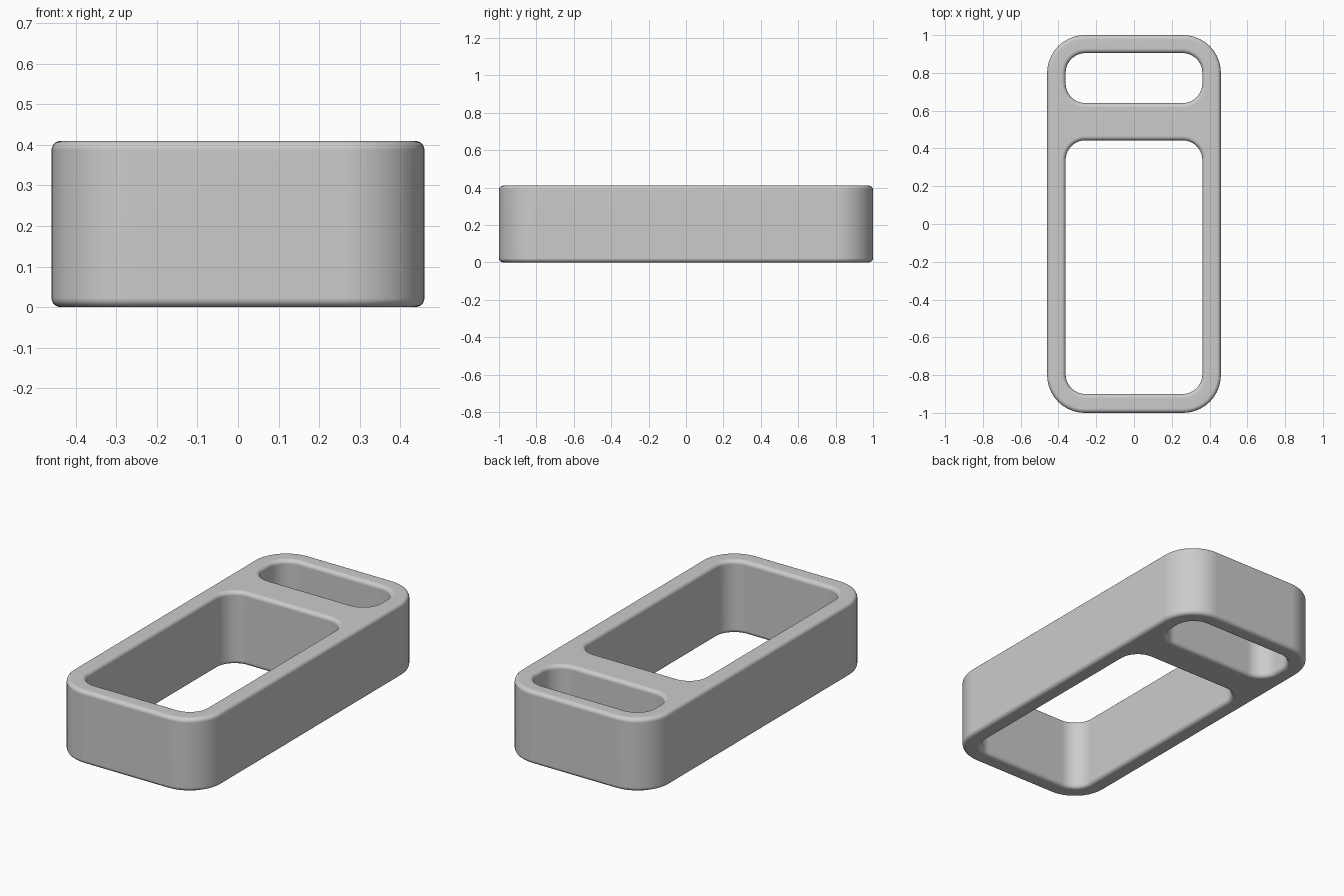
import bpy, bmesh, math

if "Cube" in bpy.data.objects:
    bpy.data.objects.remove(bpy.data.objects["Cube"])

HEIGHT, ROUND = 0.41, 0.022      # frame height, edge rounding
CORNER_STEPS, EDGE_STEPS = 10, 5


def rounded_rect(x0, x1, y0, y1, r, inset):
    """Counter-clockwise rounded rectangle, shrunk by inset."""
    rr = r - inset
    centres = [(x1 - r, y1 - r), (x0 + r, y1 - r), (x0 + r, y0 + r), (x1 - r, y0 + r)]
    pts = []
    for k, (cx, cy) in enumerate(centres):
        for i in range(CORNER_STEPS + 1):
            a = math.pi / 2 * (k + i / CORNER_STEPS)
            pts.append((cx + rr * math.cos(a), cy + rr * math.sin(a)))
    return pts


def edge_profile():
    """(inset, z) pairs from bottom rim to top rim."""
    low = []
    for i in range(EDGE_STEPS + 1):
        a = math.pi / 2 * i / EDGE_STEPS
        low.append((ROUND * (1 - math.sin(a)), ROUND * (1 - math.cos(a))))
    return low + [(d, HEIGHT - z) for d, z in reversed(low)]


def add_wall(bm, rect, side):
    """Sweep the edge profile round a rectangle; side is 1 outside, -1 for openings."""
    rings = [[bm.verts.new((x, y, z)) for x, y in rounded_rect(*rect, side * d)]
             for d, z in edge_profile()]
    n = len(rings[0])
    for a, b in zip(rings, rings[1:]):
        for i in range(n):
            j = (i + 1) % n
            bm.faces.new((a[i], a[j], b[j], b[i]))
    return [[bm.edges.get((r[i], r[(i + 1) % n])) for i in range(n)]
            for r in (rings[0], rings[-1])]


bm = bmesh.new()
rims = [
    add_wall(bm, (-0.46, 0.46, -1.0, 1.0, 0.2), 1),         # outer wall
    add_wall(bm, (-0.362, 0.362, -0.9, 0.443, 0.105), -1),  # large opening
    add_wall(bm, (-0.362, 0.362, 0.64, 0.905, 0.105), -1),  # small opening
]
# Flat bottom and top between the rims
for k, up in ((0, -1), (1, 1)):
    bmesh.ops.triangle_fill(bm, use_beauty=True, use_dissolve=False,
                            edges=[e for r in rims for e in r[k]], normal=(0, 0, up))
bmesh.ops.recalc_face_normals(bm, faces=bm.faces[:])

mesh = bpy.data.meshes.new("frame")
bm.to_mesh(mesh)
bm.free()
frame = bpy.data.objects.new("frame", mesh)
bpy.context.collection.objects.link(frame)

grey = bpy.data.materials.new("grey")
grey.diffuse_color = (0.6, 0.6, 0.6, 1)
grey.use_nodes = True
grey.node_tree.nodes["Principled BSDF"].inputs["Base Color"].default_value = grey.diffuse_color
mesh.materials.append(grey)

# Smooth rounded edges with clean flat faces
bpy.context.view_layer.objects.active = frame
frame.select_set(True)
bpy.ops.object.shade_smooth_by_angle(angle=math.radians(35))
frame.modifiers.new("even_normals", 'WEIGHTED_NORMAL').keep_sharp = True
